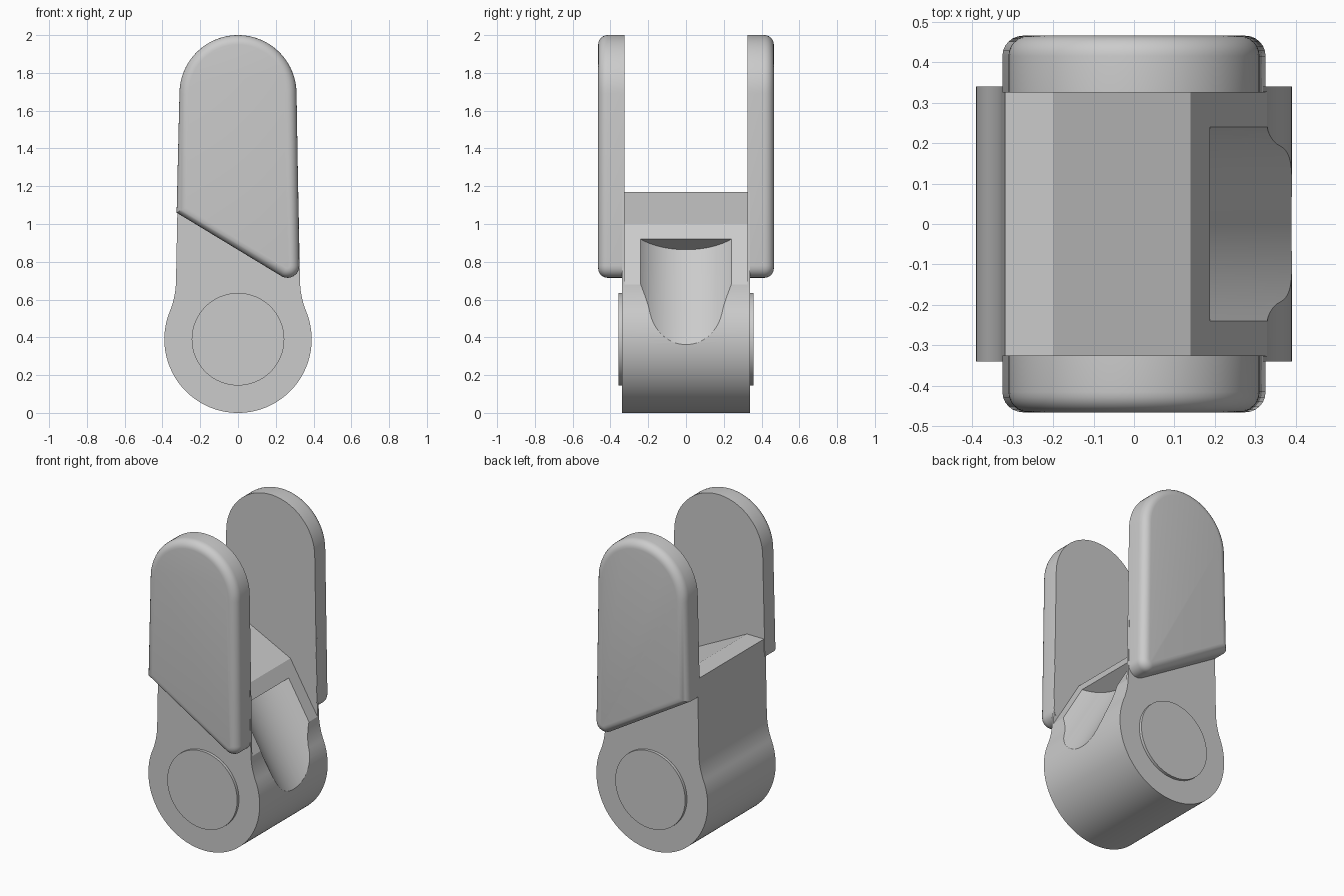
import bpy, bmesh
from math import sin, cos, radians, hypot
from mathutils import Vector, Matrix

if "Cube" in bpy.data.objects:
    bpy.data.objects.remove(bpy.data.objects["Cube"])


def arc(cx, cz, r, a0, a1, n):
    return [(cx + r * cos(radians(a0 + (a1 - a0) * i / n)),
             cz + r * sin(radians(a0 + (a1 - a0) * i / n))) for i in range(n + 1)]


def prism(name, pts, y0, y1, bevel=0.0):
    """Extrude an xz profile from y0 to y1, optionally rounding the y1 rim."""
    bm = bmesh.new()
    face = bm.faces.new([bm.verts.new((x, y0, z)) for x, z in pts])
    ext = bmesh.ops.extrude_face_region(bm, geom=[face])["geom"]
    bmesh.ops.translate(bm, vec=(0, y1 - y0, 0),
                        verts=[v for v in ext if isinstance(v, bmesh.types.BMVert)])
    if bevel:
        rim = [e for e in bm.edges if all(abs(v.co.y - y1) < 1e-5 for v in e.verts)]
        bmesh.ops.bevel(bm, geom=rim, offset=bevel, segments=6, profile=0.5,
                        affect='EDGES', clamp_overlap=True)
    bmesh.ops.recalc_face_normals(bm, faces=bm.faces)
    return add(name, bm)


def add(name, bm):
    me = bpy.data.meshes.new(name)
    bm.to_mesh(me)
    bm.free()
    ob = bpy.data.objects.new(name, me)
    bpy.context.collection.objects.link(ob)
    return ob


def activate(ob):
    bpy.ops.object.select_all(action='DESELECT')
    ob.select_set(True)
    bpy.context.view_layer.objects.active = ob


def cut(ob, cutter):
    mod = ob.modifiers.new("cut", 'BOOLEAN')
    mod.operation, mod.solver, mod.object = 'DIFFERENCE', 'EXACT', cutter
    activate(ob)
    bpy.ops.object.modifier_apply(modifier=mod.name)
    bpy.data.objects.remove(cutter)


def smooth(ob, angle=30):
    activate(ob)
    bpy.ops.object.shade_smooth_by_angle(angle=radians(angle))


# Body: round hub flowing through a concave neck into an upright block
R, HZ = 0.39, 0.39
right = arc(0, HZ, R, -90, 22, 40) + arc(0.788, 0.708, 0.46, 202, 180, 10)[1:] + [(0.319, 1.17)]
left = [(-x, z) for x, z in reversed(right[1:])]
body = prism("hinge_body", right + left, -0.34, 0.34)

# Sloped, faceted floor between the two plates
cut(body, prism("slot_cutter", [(-0.3, 1.22), (0.14, 1.0), (0.45, 0.475), (0.45, 1.22)],
                -0.326, 0.326))

# Scooped groove running parallel to the steep facet
down = Vector((0.31, 0, -0.525)).normalized()
out = Vector((-down.z, 0, down.x))
gr, depth, length = 0.317, 0.11, 1.2
center = Vector((0.187, 0, 0.92)) + out * (gr - depth) + down * length / 2
rot = Matrix((out, down.cross(out), down)).transposed().to_4x4()
bm = bmesh.new()
bmesh.ops.create_cone(bm, cap_ends=True, segments=96, radius1=gr, radius2=gr, depth=length,
                      matrix=Matrix.Translation(center) @ rot)
cut(body, add("groove_cutter", bm))
smooth(body, 20)

# Pivot pin, slightly proud of the hub on both sides
smooth(prism("pivot_pin", arc(0, HZ, 0.245, 0, 360, 64)[:-1], -0.358, 0.358))

# Side plates: rounded top, slanted bottom edge, softened outer rim
plate = arc(0, 1.69, 0.31, 0, 180, 40) + [(-0.325, 1.06)]
plate += arc(0.262, 0.778, 0.063, 242, 361, 8)
for name, s in (("front_plate", -1), ("back_plate", 1)):
    smooth(prism(name, plate, s * 0.325, s * 0.465, bevel=0.05), 35)
